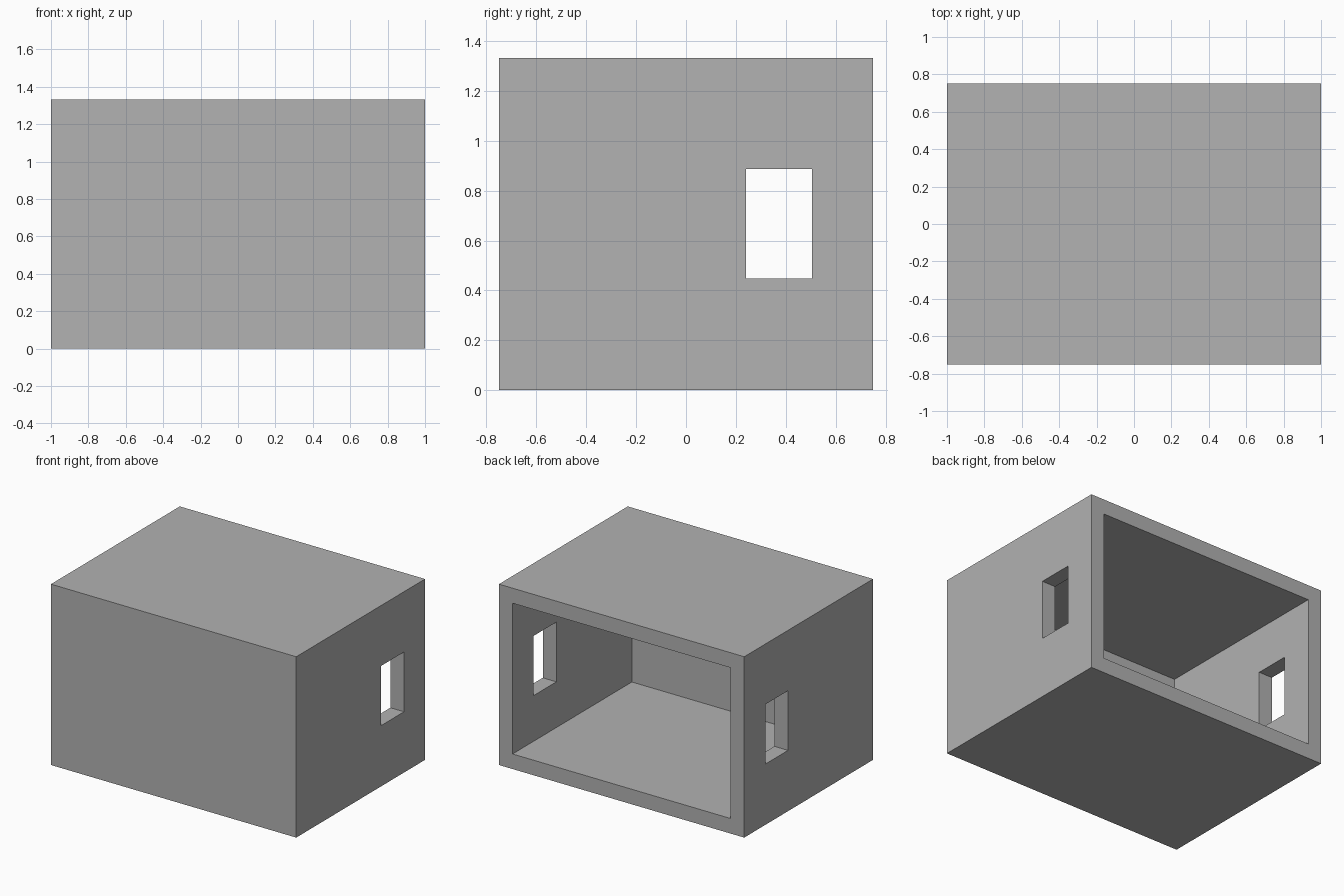
import bpy
from mathutils import Vector

cube = bpy.data.objects.get("Cube")
if cube:
    bpy.data.objects.remove(cube, do_unlink=True)

WIDTH, DEPTH, HEIGHT = 2.0, 1.5, 1.333
WALL = 0.111

grey = bpy.data.materials.new("plain_grey")
grey.use_nodes = True
colour = (0.445, 0.445, 0.445, 1)
grey.diffuse_color = colour
grey.node_tree.nodes["Principled BSDF"].inputs["Base Color"].default_value = colour


def box(name, low, high):
    """Axis-aligned box between two corners."""
    low, high = Vector(low), Vector(high)
    bpy.ops.mesh.primitive_cube_add(size=1, location=(low + high) / 2)
    obj = bpy.context.object
    obj.name = name
    obj.scale = high - low
    bpy.ops.object.transform_apply(location=True, rotation=False, scale=True)
    obj.data.materials.append(grey)
    return obj


def cut(target, cutter):
    """Subtract the cutter from the target, then discard it."""
    cutter.hide_render = True
    mod = target.modifiers.new("cut", "BOOLEAN")
    mod.operation = "DIFFERENCE"
    mod.solver = "EXACT"
    mod.object = cutter
    bpy.context.view_layer.objects.active = target
    bpy.ops.object.modifier_apply(modifier=mod.name)
    bpy.data.objects.remove(cutter, do_unlink=True)


# Outer shell
x, y = WIDTH / 2, DEPTH / 2
room = box("room_shell", (-x, -y, 0), (x, y, HEIGHT))

# Interior, open at the back
cut(room, box("interior_cutter",
              (-x + WALL, -y + WALL, WALL),
              (x - WALL, y + WALL, HEIGHT - WALL)))

# Matching windows through both side walls
cut(room, box("window_cutter",
              (-x - WALL, 0.24, 0.448),
              (x + WALL, 0.505, 0.888)))
